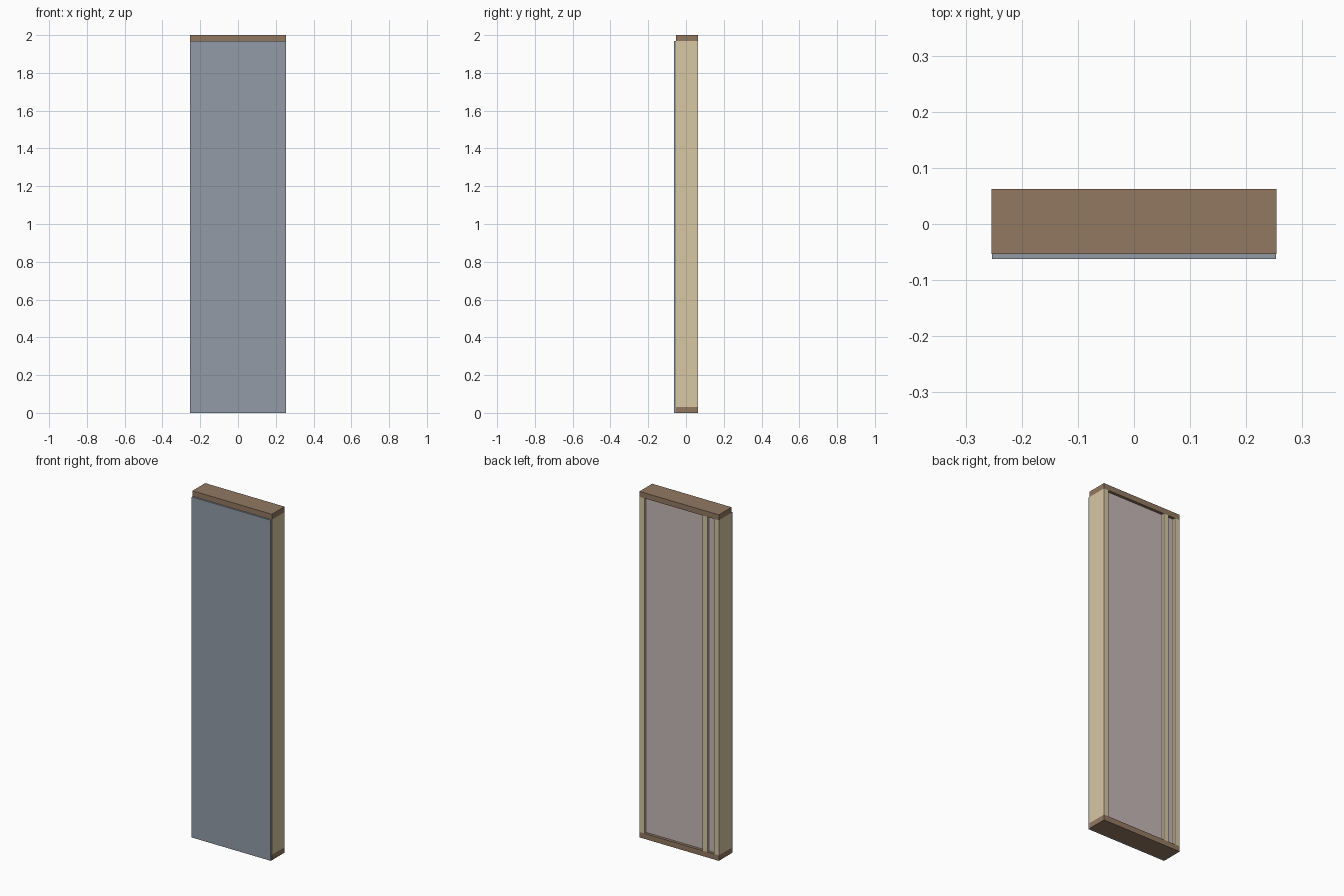
import bpy

if "Cube" in bpy.data.objects:
    bpy.data.objects.remove(bpy.data.objects["Cube"])

W, H = 0.508, 2.0            # panel width and height
T = 0.0315                   # timber thickness
Y0, Y1 = -0.0535, 0.0625     # front and back of the timber frame
RECESS = 0.016               # insulation set back from the rear face


def material(name, rgb):
    m = bpy.data.materials.new(name)
    m.diffuse_color = (*rgb, 1)
    m.use_nodes = True
    m.node_tree.nodes["Principled BSDF"].inputs["Base Color"].default_value = m.diffuse_color
    return m


PLATE = material("plate_timber", (0.29, 0.19, 0.12))
STUD = material("stud_timber", (0.68, 0.57, 0.37))
BOARD = material("sheathing_board", (0.29, 0.33, 0.39))
WOOL = material("insulation_wool", (0.57, 0.48, 0.48))


def box(name, x, y, z, mat):
    """Box given by (min, max) ranges along each axis."""
    bpy.ops.mesh.primitive_cube_add(size=1, location=[sum(r) / 2 for r in (x, y, z)])
    o = bpy.context.object
    o.name = name
    o.scale = [r[1] - r[0] for r in (x, y, z)]
    bpy.ops.object.transform_apply(location=False, rotation=False, scale=True)
    o.data.materials.append(mat)
    return o


frame_y = (Y0, Y1)
clear_z = (T, H - T)

# Horizontal plates
box("bottom_plate", (-W / 2, W / 2), frame_y, (0, T), PLATE)
box("top_plate", (-W / 2, W / 2), frame_y, (H - T, H), PLATE)

# Studs: both ends plus one intermediate
studs = [-W / 2 + T / 2, -0.164, W / 2 - T / 2]
for name, x in zip(("left_stud", "middle_stud", "right_stud"), studs):
    box(name, (x - T / 2, x + T / 2), frame_y, clear_z, STUD)

# Insulation filling each bay
for name, a, b in zip(("narrow_insulation", "wide_insulation"), studs, studs[1:]):
    box(name, (a + T / 2, b - T / 2), (Y0, Y1 - RECESS), clear_z, WOOL)

# Front sheathing, stopping below the top plate
box("front_sheathing", (-W / 2 + 0.001, W / 2 - 0.001), (-0.0625, Y0), (0, H - T), BOARD)
